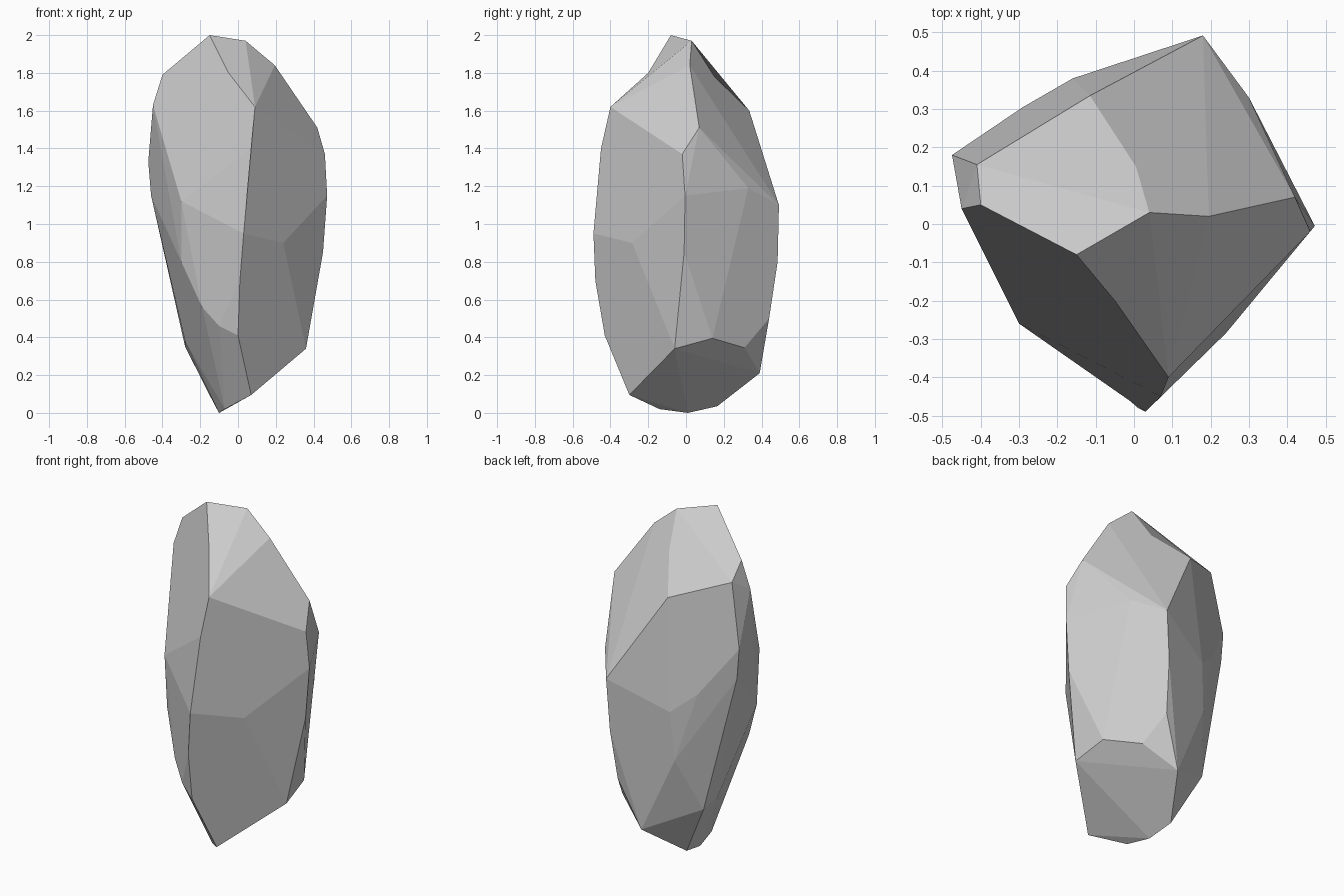
import bpy, bmesh, math
from mathutils import Vector

if "Cube" in bpy.data.objects:
    bpy.data.objects.remove(bpy.data.objects["Cube"])

# Crystal-like boulder: the ridges between its chipped facets, wrapped in a hull
crest = [(-.15, -.08, 2.0), (.04, .03, 1.97), (.195, .02, 1.84)]
shoulder_left = [(-.40, .05, 1.79), (-.45, .04, 1.63), (-.41, .155, 1.70), (-.115, .335, 1.6)]
front_ridge = [(.09, -.40, 1.62), (.07, -.45, 1.40), (.03, -.49, .95), (.01, -.48, .70), (0, -.43, .41)]
right_ridge = [(.42, .07, 1.51), (.46, -.02, 1.37), (.472, -.005, 1.15), (.45, -.01, .85), (.36, -.06, .34)]
right_shoulder = [(.25, -.255, 1.46), (.24, -.285, .90), (.30, .33, 1.19)]
back_ridge = [(.18, .492, 1.1), (.16, .485, .80), (.14, .44, .50)]
left_ridge = [(-.475, .18, 1.33), (-.46, .18, 1.15), (-.40, .20, .90), (-.28, .235, .35), (-.28, .10, .38)]
left_front = [(-.39, -.08, 1.4), (-.30, -.26, 1.12), (-.30, -.235, .80), (-.19, -.32, .56), (-.10, -.38, .46)]
back_left = [(-.29, .305, 1.06), (-.18, .365, .66), (-.12, .345, .40), (-.16, .38, .95)]
base = [(.07, -.30, .095), (.335, .14, .395), (.20, .31, .345), (.02, .39, .21),
        (-.12, .165, .035), (-.10, .01, 0), (-.07, -.14, .02)]

bm = bmesh.new()
for ridge in (crest, shoulder_left, front_ridge, right_ridge, right_shoulder,
              back_ridge, left_ridge, left_front, back_left, base):
    for p in ridge:
        bm.verts.new(p)
bmesh.ops.convex_hull(bm, input=bm.verts[:])
loose = [v for v in bm.verts if not v.link_faces]
bmesh.ops.delete(bm, geom=loose, context='VERTS')


def dip(a, b, point):
    """Split the ridge from a to b and sink its middle to point."""
    for e in bm.edges:
        ends = [v.co for v in e.verts]
        if all(min((c - Vector(q)).length for q in (a, b)) < 1e-4 for c in ends):
            new = bmesh.ops.subdivide_edges(bm, edges=[e], cuts=1)["geom_inner"]
            for v in new:
                if isinstance(v, bmesh.types.BMVert):
                    v.co = point
            return


# Hollowed ridges running down from the crest
dip(crest[0], front_ridge[0], (-.05, -.20, 1.80))
dip(crest[1], shoulder_left[3], (.005, .15, 1.78))

# Merge nearly level triangles into broad flat facets
bmesh.ops.dissolve_limit(bm, angle_limit=math.radians(5), verts=bm.verts[:], edges=bm.edges[:])
bmesh.ops.recalc_face_normals(bm, faces=bm.faces[:])

mesh = bpy.data.meshes.new("boulder")
bm.to_mesh(mesh)
bm.free()
rock = bpy.data.objects.new("boulder", mesh)
bpy.context.collection.objects.link(rock)
